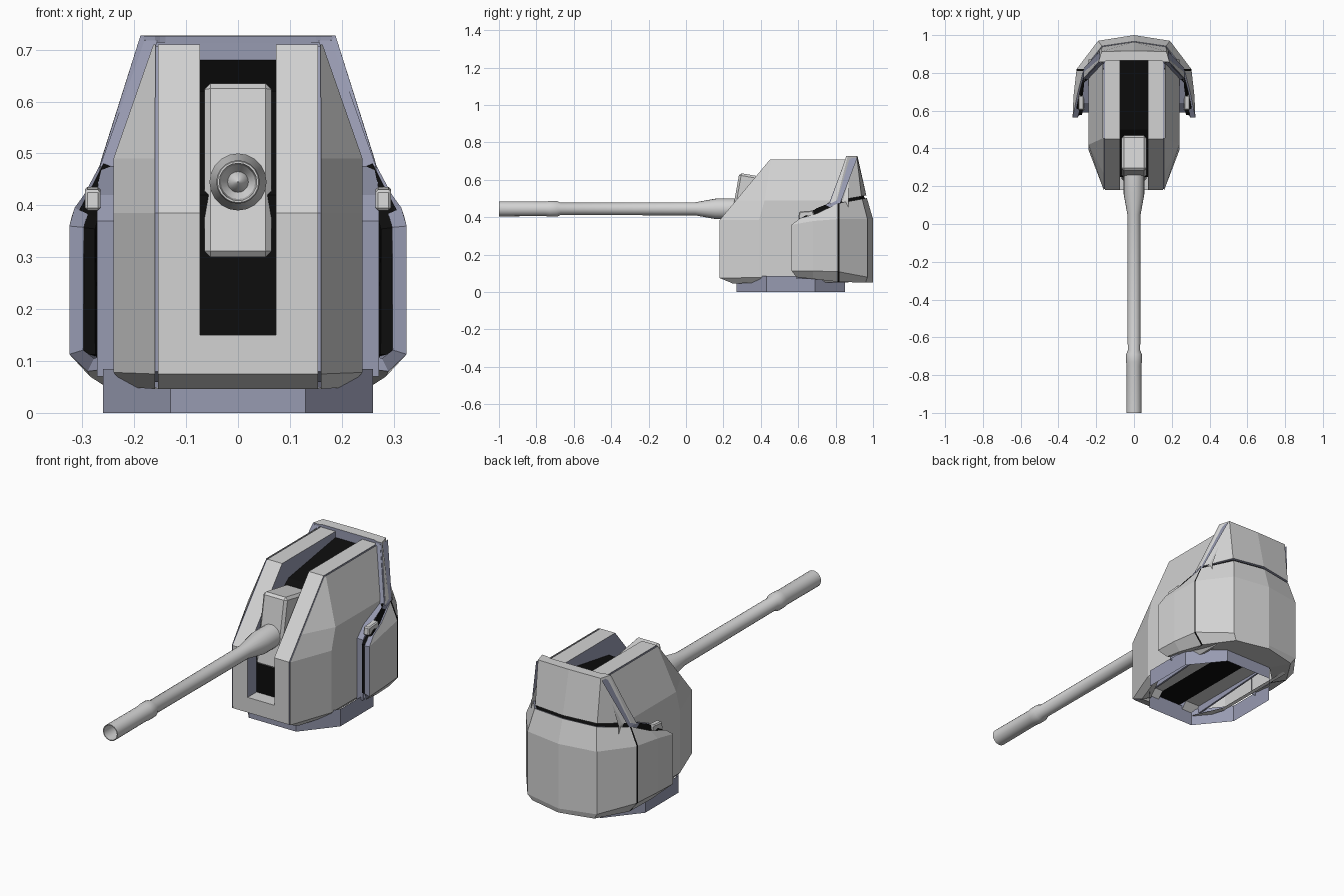
import bpy, bmesh, math
from mathutils import Vector

if "Cube" in bpy.data.objects:
    bpy.data.objects.remove(bpy.data.objects["Cube"])


def material(name, col):
    m = bpy.data.materials.new(name)
    m.diffuse_color = (*col, 1)
    m.use_nodes = True
    m.node_tree.nodes["Principled BSDF"].inputs["Base Color"].default_value = m.diffuse_color
    return m


GREY = material("light_grey", (0.65, 0.65, 0.65))
BLUE = material("blue_grey", (0.31, 0.325, 0.44))
BLACK = material("black", (0.004, 0.004, 0.004))


def finish(name, bm, mats):
    me = bpy.data.meshes.new(name)
    bm.to_mesh(me)
    bm.free()
    ob = bpy.data.objects.new(name, me)
    bpy.context.collection.objects.link(ob)
    for m in mats:
        me.materials.append(m)
    return ob


def mirror(ob):
    mod = ob.modifiers.new("mirror", "MIRROR")
    mod.use_clip = True
    return ob


def solidify(ob, thickness, offset=-1):
    s = ob.modifiers.new("thickness", "SOLIDIFY")
    s.thickness, s.offset = thickness, offset
    s.material_offset = s.material_offset_rim = 1
    return ob


def loft(name, rows, mats, seam=None):
    """Half surface through rows of points, mirrored in x."""
    bm = bmesh.new()
    vs = [[bm.verts.new(p) for p in r] for r in rows]
    for a, b in zip(vs, vs[1:]):
        for i in range(len(a) - 1):
            f = bm.faces.new((a[i], a[i + 1], b[i + 1], b[i]))
            f.material_index = 2 if i == seam else 0
    bmesh.ops.recalc_face_normals(bm, faces=bm.faces[:])
    mid = Vector((0, 0.6, 0.3))
    if sum(f.normal.dot(f.calc_center_median() - mid) * f.calc_area() for f in bm.faces) < 0:
        bmesh.ops.reverse_faces(bm, faces=bm.faces[:])
    return mirror(finish(name, bm, mats))


def prism(name, profile, x0, x1, mats, both=False):
    """Side profile (y, z) extruded along x; side faces take the last material."""
    bm = bmesh.new()
    f = bm.faces.new([bm.verts.new((x0, y, z)) for y, z in profile])
    ext = bmesh.ops.extrude_face_region(bm, geom=[f])["geom"]
    bmesh.ops.translate(bm, vec=(x1 - x0, 0, 0),
                        verts=[v for v in ext if isinstance(v, bmesh.types.BMVert)])
    bmesh.ops.recalc_face_normals(bm, faces=bm.faces[:])
    for f in bm.faces:
        f.material_index = len(mats) - 1 if abs(f.normal.x) > 0.9 else 0
    ob = finish(name, bm, mats)
    return mirror(ob) if both else ob


def bevel(ob, width):
    b = ob.modifiers.new("bevel", "BEVEL")
    b.width, b.segments = width, 1
    return ob


# Base ring: open octagon
ring = [(0, .27), (.13, .27), (.26, .43), (.26, .69), (.13, .85), (0, .85)]
loft("base_ring", [[(x, y, z) for x, y in ring] for z in (0, .085)], [BLUE])

# Front and top armour strips either side of the slot
prism("slot_armour", [(.25, .046), (.18, .075), (.18, .385), (.45, .71), (.87, .71), (.87, .1), (.3, .1)],
      .073, .154, [GREY, BLUE], True)
prism("armour_seam", [(.26, .06), (.185, .08), (.185, .385), (.453, .706), (.87, .706), (.87, .1)],
      .152, .161, [BLUE], True)
prism("front_sill", [(.25, .046), (.18, .075), (.18, .15), (.25, .15)], -.0735, .0735, [GREY])
prism("slot_filler", [(.25, .1), (.25, .42), (.5, .62), (.87, .68), (.87, .1)], -.0735, .0735, [BLACK])
prism("rear_bulkhead", [(.868, .1), (.868, .72), (.89, .72), (.89, .1)], -.165, .165, [BLUE])

# Side armour with chamfered front corners
side = [[(.13, .28, .05), (.2, .42, .055), (.2, .87, .055)],
        [(.16, .25, .046), (.215, .41, .05), (.215, .87, .05)],
        [(.16, .18, .075), (.24, .39, .078), (.24, .87, .078)],
        [(.16, .18, .385), (.24, .39, .385), (.24, .87, .385)],
        [(.16, .267, .49), (.24, .42, .49), (.24, .87, .49)],
        [(.159, .45, .71), (.163, .455, .71), (.163, .87, .71)]]
loft("side_armour", side, [GREY])

# Rear shell, lower part
low = [[(0, .85, .06), (.13, .85, .06), (.24, .74, .07), (.24, .73, .07), (.25, .66, .08), (.25, .6, .085)],
       [(0, 1, .05), (.17, .96, .05), (.26, .82, .055), (.262, .811, .055), (.285, .68, .07), (.29, .59, .08)],
       [(0, 1, .07), (.19, .97, .08), (.304, .82, .108), (.305, .811, .109), (.32, .68, .113), (.325, .565, .113)],
       [(0, 1, .39), (.19, .97, .39), (.304, .82, .39), (.305, .811, .39), (.32, .68, .38), (.325, .565, .36)],
       [(0, .967, .503), (.17, .942, .498), (.267, .82, .476), (.268, .811, .474), (.297, .7, .42), (.315, .61, .395)]]
solidify(loft("rear_shell_lower", low, [GREY, BLUE, BLACK], seam=2), .028)

# Rear shell, upper part with the roof lip
up = [[(0, .964, .517), (.17, .938, .512), (.263, .805, .49), (.268, .77, .472)],
      [(0, .917, .727), (.172, .913, .727), (.186, .865, .727), (.188, .857, .727)],
      [(0, .865, .726), (.14, .865, .726), (.15, .862, .726), (.16, .857, .726)]]
solidify(loft("rear_shell_upper", up, [GREY, BLUE]), .012)

# Black liner seen through the seams and at the front edge
top = [(0, .95, .54), (.165, .928, .535), (.255, .81, .51), (.257, .8, .505), (.275, .75, .472), (.285, .7, .452)]
liner = [[(x, max(y, .58), z) for x, y, z in r] for r in low[2:]] + [top]
solidify(loft("shell_liner", liner, [BLACK]), .04, -1.5)

# Blue frame between side armour and shell
frame = [(.235, .272, .59, .07), (.235, .272, .59, .37), (.235, .272, .64, .42),
         (.235, .266, .765, .475), (.155, .18, .856, .718)]
loft("shell_frame", [[(a, y, z), (b, y, z), (b, y + .06, z)] for a, b, y, z in frame], [BLUE])

# Small side clips
bevel(prism("side_clip", [(.6, .39), (.605, .43), (.68, .436), (.69, .39)], .265, .295, [GREY], True), .005)

# Gun mantlet
bevel(prism("mantlet", [(.225, .3), (.285, .637), (.47, .605), (.41, .3)], -.065, .065, [GREY]), .012)

# Gun barrel with hollow muzzle
N = 20
path = [(.3, .055), (.16, .055), (.05, .035), (-.67, .033), (-.69, .042), (-.73, .042), (-.75, .039),
        (-1, .04), (-1, .036), (-.8, .033), (-.78, .02), (-.8, .012), (-.81, .001)]
bm = bmesh.new()
rings = [[bm.verts.new((r * math.cos(2 * math.pi * i / N), y, .445 + r * math.sin(2 * math.pi * i / N)))
          for i in range(N)] for y, r in path]
for a, b in zip(rings, rings[1:]):
    for i in range(N):
        bm.faces.new((a[i], b[i], b[(i + 1) % N], a[(i + 1) % N]))
bm.faces.new(rings[-1])
bm.faces.new(rings[0])
bmesh.ops.recalc_face_normals(bm, faces=bm.faces[:])
barrel = finish("gun_barrel", bm, [GREY])
bpy.context.view_layer.objects.active = barrel
barrel.select_set(True)
bpy.ops.object.shade_smooth_by_angle(angle=math.radians(30))
